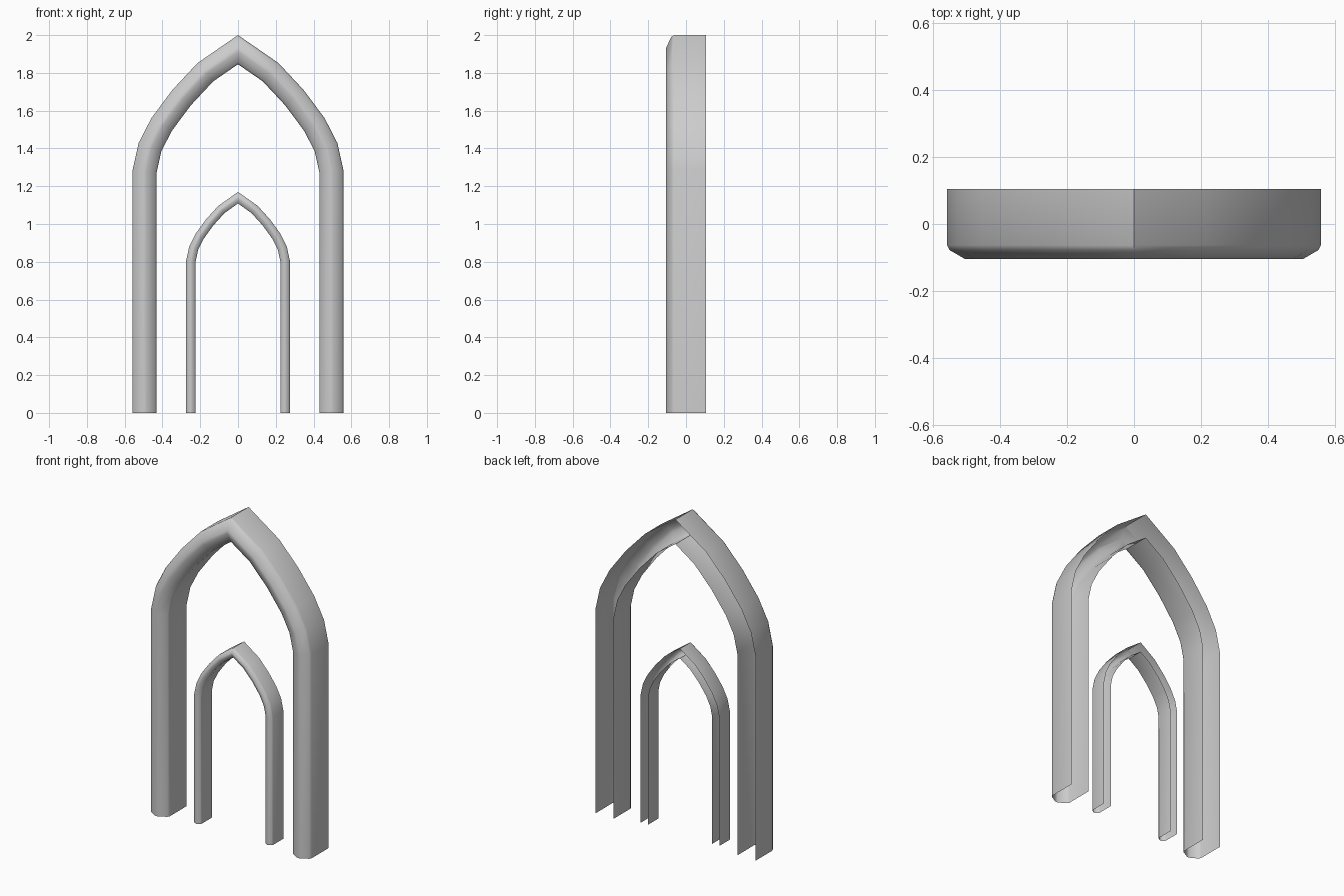
import bpy, bmesh, math
from mathutils import Vector

if "Cube" in bpy.data.objects:
    bpy.data.objects.remove(bpy.data.objects["Cube"])

# Left half of the pointed arch curve: (x, z) as fractions of half-width and rise
CURVE = [(1, 0), (0.943, 0.2), (0.822, 0.384), (0.622, 0.594), (0.384, 0.793), (0, 1)]
# Half of the moulding front: (inset fraction of width, depth fraction behind the front)
BEVEL = [(0, 0.33), (0.06, 0.215), (0.43, 0)]


def arch(name, half, spring, apex, width, front, back):
    """Sweep an open-backed moulding along a pointed arch with mitred joints."""
    left = [Vector((-half, 0))]
    left += [Vector((-x * half, spring + z * (apex - spring))) for x, z in CURVE]
    path = left + [Vector((-p.x, p.y)) for p in reversed(left[:-1])]

    prof = [(0, back)] + [(i * width, front + d * width) for i, d in BEVEL]
    prof += [(width - i, y) for i, y in reversed(prof)]

    bm = bmesh.new()
    rings = []
    for k, p in enumerate(path):
        a = (p - path[k - 1]).normalized() if k else Vector((0, 1))
        b = (path[k + 1] - p).normalized() if k < len(path) - 1 else Vector((0, -1))
        na, nb = Vector((a.y, -a.x)), Vector((b.y, -b.x))   # inward normals
        miter = (na + nb) / (1 + na.dot(nb))
        rings.append([bm.verts.new((p.x + miter.x * i, y, p.y + miter.y * i))
                      for i, y in prof])
    for r, s in zip(rings, rings[1:]):
        for j in range(len(prof) - 1):
            bm.faces.new((r[j], s[j], s[j + 1], r[j + 1]))
    # Make the open shell face outward (front faces toward -y)
    bm.normal_update()
    if sum(f.normal.y * f.calc_area() for f in bm.faces) > 0:
        bmesh.ops.reverse_faces(bm, faces=bm.faces[:])

    me = bpy.data.meshes.new(name)
    bm.to_mesh(me)
    bm.free()
    ob = bpy.data.objects.new(name, me)
    bpy.context.collection.objects.link(ob)
    bpy.ops.object.select_all(action='DESELECT')
    ob.select_set(True)
    bpy.context.view_layer.objects.active = ob
    bpy.ops.object.shade_smooth_by_angle(angle=math.radians(40))
    return ob


# Large outer arch and small inner arch
arch("outer_arch", 0.558, 1.286, 2.0, 0.127, -0.105, 0.105)
arch("inner_arch", 0.274, 0.808, 1.17, 0.05, -0.06, 0.06)
